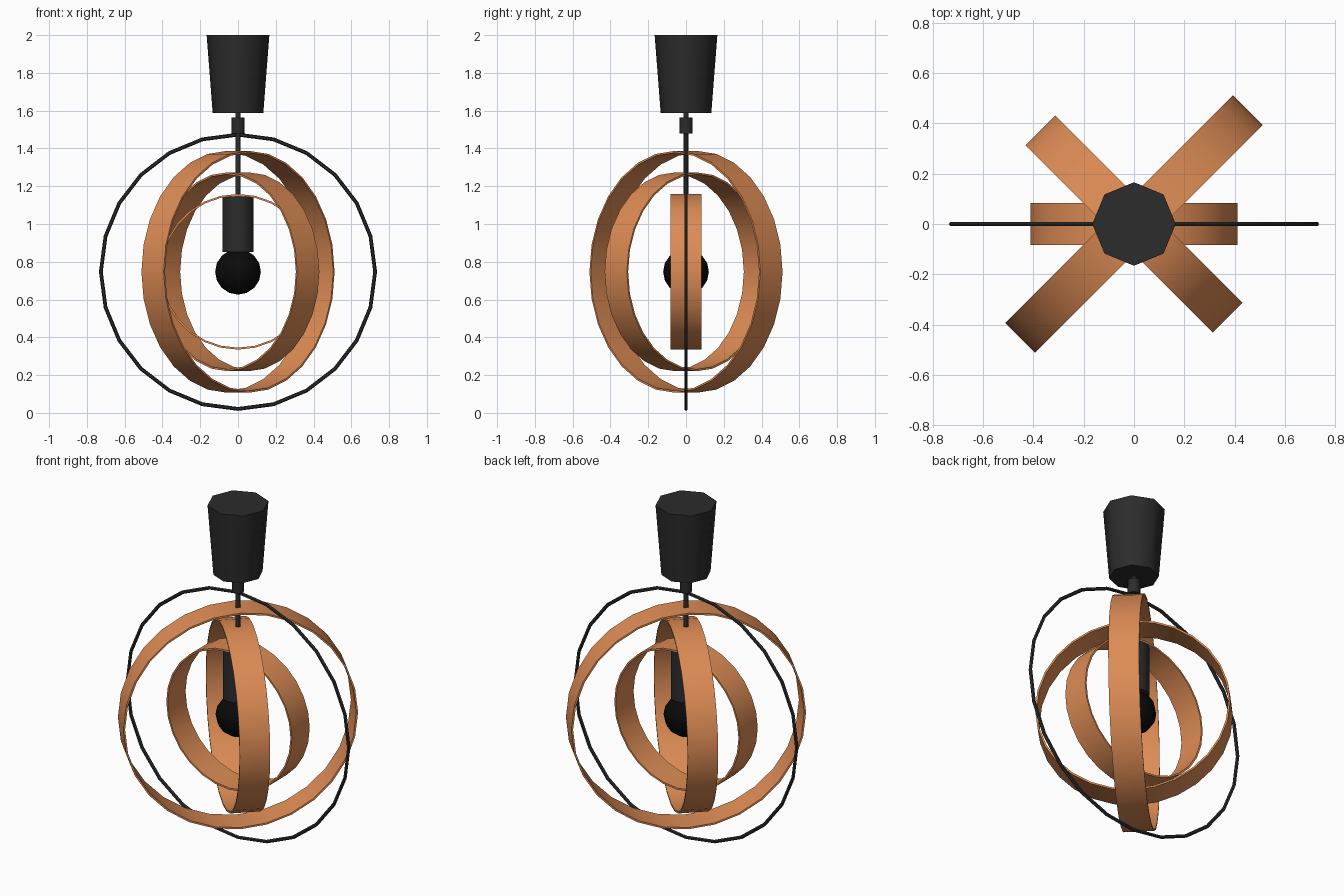
import bpy, bmesh
from math import sin, cos, pi, radians

if "Cube" in bpy.data.objects:
    bpy.data.objects.remove(bpy.data.objects["Cube"])

CZ = 0.747  # common centre height of all rings


def material(name, rgb):
    m = bpy.data.materials.new(name)
    m.diffuse_color = (*rgb, 1)
    m.use_nodes = True
    m.node_tree.nodes["Principled BSDF"].inputs["Base Color"].default_value = m.diffuse_color
    return m


COPPER = material("copper", (0.72, 0.26, 0.09))
BLACK = material("black_metal", (0.025, 0.025, 0.025))
GLASS = material("dark_glass", (0.003, 0.003, 0.003))


def finish(ob, name, mat, angle):
    ob.name = name
    ob.data.materials.append(mat)
    bpy.ops.object.select_all(action='DESELECT')
    bpy.context.view_layer.objects.active = ob
    ob.select_set(True)
    bpy.ops.object.shade_smooth_by_angle(angle=radians(angle))
    return ob


def cone(name, z0, z1, r0, r1, sides, mat=BLACK):
    bpy.ops.mesh.primitive_cone_add(vertices=sides, radius1=r0, radius2=r1,
                                    depth=z1 - z0, location=(0, 0, (z0 + z1) / 2))
    return finish(bpy.context.object, name, mat, 50)


def ring(name, profile, segments, turn, mat):
    """Sweep a closed (radius, offset) profile round a horizontal axis."""
    bm = bmesh.new()
    loops = []
    for i in range(segments):
        a = 2 * pi * i / segments
        loops.append([bm.verts.new((r * sin(a), y, r * cos(a))) for r, y in profile])
    n = len(profile)
    for i in range(segments):
        a, b = loops[i], loops[(i + 1) % segments]
        for j in range(n):
            k = (j + 1) % n
            bm.faces.new((a[j], a[k], b[k], b[j]))
    bmesh.ops.recalc_face_normals(bm, faces=bm.faces)
    me = bpy.data.meshes.new(name)
    bm.to_mesh(me)
    bm.free()
    ob = bpy.data.objects.new(name, me)
    bpy.context.collection.objects.link(ob)
    ob.location.z = CZ
    ob.rotation_euler.z = radians(turn)
    return finish(ob, name, mat, 50)


def band(name, radius, turn):
    w, t = 0.083, 0.01
    ring(name, [(radius, -w), (radius, w), (radius - t, w), (radius - t, -w)],
         28, turn, COPPER)


# Ceiling canopy, rod and collar
cone("ceiling_canopy", 1.587, 2.0, 0.134, 0.166, 8)
cone("hanging_rod", 1.14, 1.60, 0.014, 0.014, 8)
cone("rod_collar", 1.48, 1.565, 0.034, 0.034, 8)

# Lamp socket and bulb
cone("lamp_socket", 0.853, 1.15, 0.083, 0.083, 16)
bpy.ops.mesh.primitive_uv_sphere_add(segments=12, ring_count=8, radius=0.121,
                                     location=(0, 0, CZ))
finish(bpy.context.object, "bulb", GLASS, 50)

# Thin outer hoop
tube = [(0.726 + 0.01 * cos(2 * pi * j / 6), 0.01 * sin(2 * pi * j / 6)) for j in range(6)]
ring("outer_hoop", tube, 24, 0, BLACK)

# Nested copper bands
band("large_band", 0.64, 45)
band("medium_band", 0.526, -45)
band("small_band", 0.412, 0)
